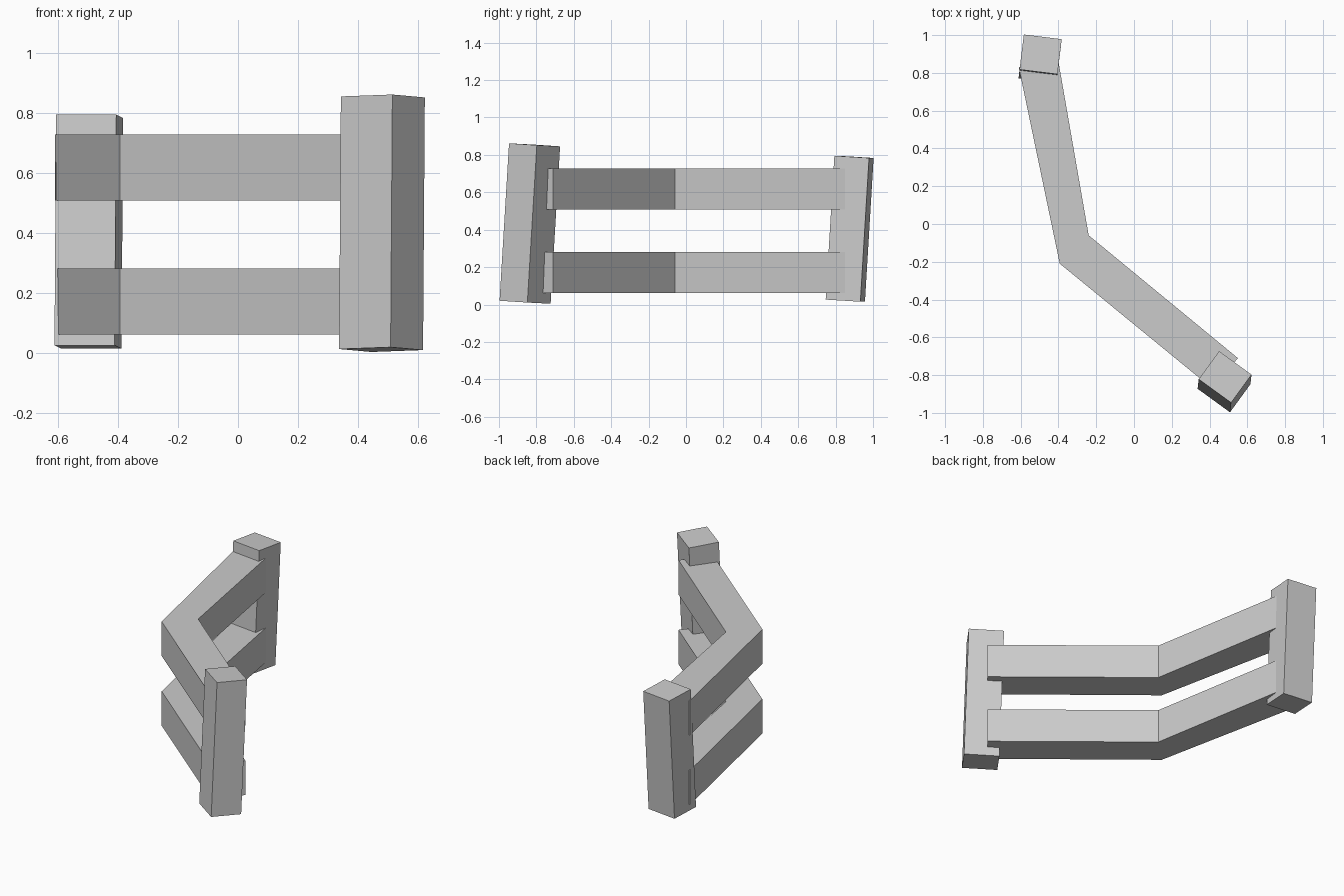
import bpy, bmesh
from math import radians
from mathutils import Matrix

if "Cube" in bpy.data.objects:
    bpy.data.objects.remove(bpy.data.objects["Cube"])


def add_object(name, bm):
    bmesh.ops.recalc_face_normals(bm, faces=bm.faces)
    mesh = bpy.data.meshes.new(name)
    bm.to_mesh(mesh)
    bm.free()
    obj = bpy.data.objects.new(name, mesh)
    bpy.context.collection.objects.link(obj)
    return obj


def post(name, centre, size, yaw):
    # Box turned by its yaw, then leaned slightly backwards
    lean = Matrix.Rotation(radians(-3.45), 4, 'X') @ Matrix.Rotation(radians(0.4), 4, 'Y')
    bm = bmesh.new()
    bmesh.ops.create_cube(bm, size=1, matrix=Matrix.Translation(centre) @ lean
                          @ Matrix.Rotation(radians(yaw), 4, 'Z') @ Matrix.Diagonal((*size, 1)))
    return add_object(name, bm)


def rail(name, z, height):
    # Bent plan outline, extruded upwards as two segments
    outer = [(-0.61, 0.83), (-0.393, -0.21), (0.416, -0.872)]
    inner = [(-0.40, 0.86), (-0.24, -0.06), (0.55, -0.71)]
    bm = bmesh.new()
    a = [bm.verts.new((x, y, z)) for x, y in outer]
    b = [bm.verts.new((x, y, z)) for x, y in inner]
    faces = [bm.faces.new((a[i], a[i + 1], b[i + 1], b[i])) for i in range(2)]
    top = bmesh.ops.extrude_face_region(bm, geom=faces, use_keep_orig=True)["geom"]
    verts = [g for g in top if isinstance(g, bmesh.types.BMVert)]
    bmesh.ops.translate(bm, verts=verts, vec=(0, 0, height))
    return add_object(name, bm)


# Posts
post("left_post", (-0.497, 0.875, 0.405), (0.202, 0.187, 0.77), -7)
post("right_post", (0.4795, -0.835, 0.433), (0.212, 0.184, 0.843), -36)

# Rails
rail("lower_rail", 0.062, 0.22)
rail("upper_rail", 0.508, 0.22)
